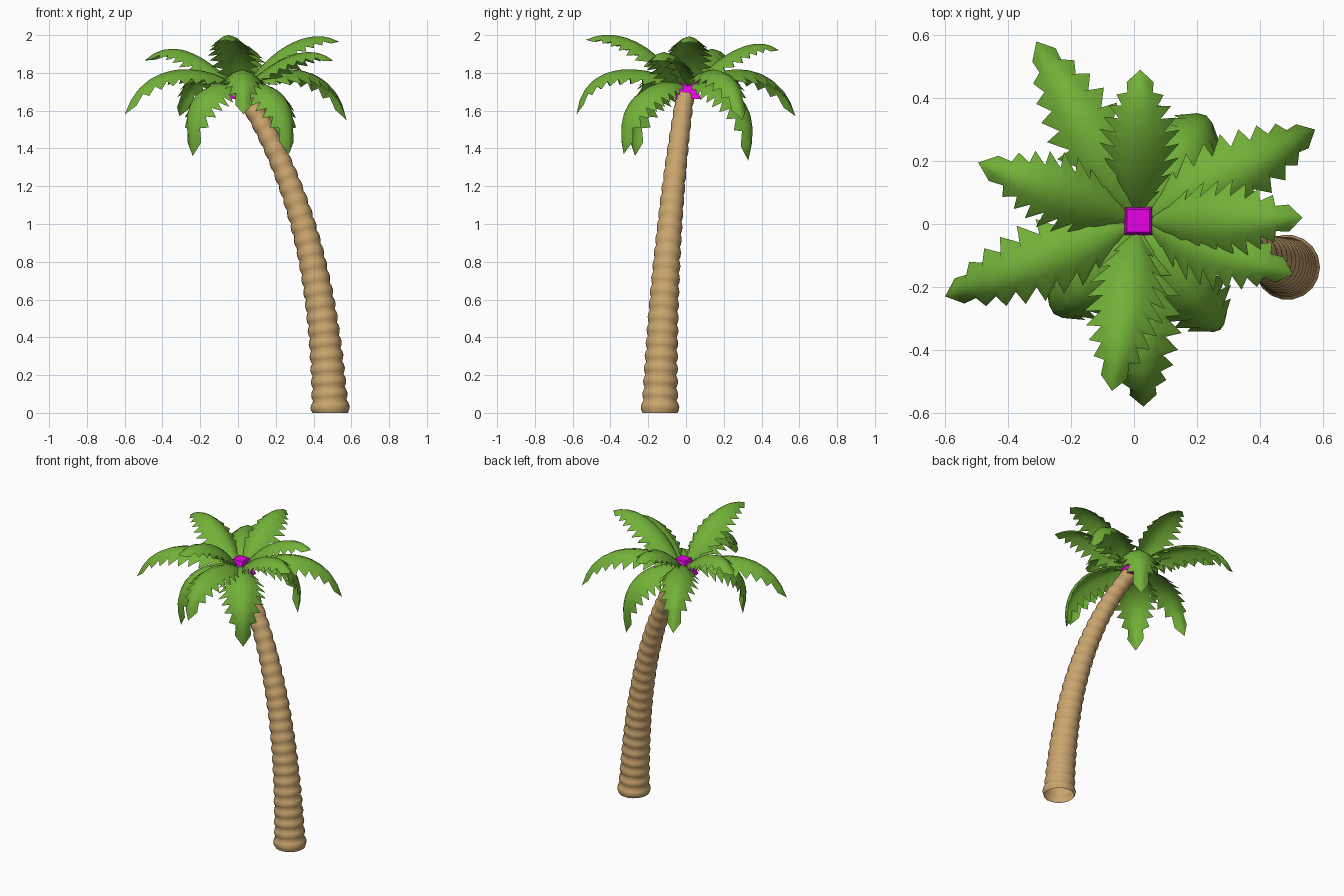
import bpy, bmesh, math
from mathutils import Vector

if "Cube" in bpy.data.objects:
    bpy.data.objects.remove(bpy.data.objects["Cube"])


def material(name, rgb):
    m = bpy.data.materials.new(name)
    m.diffuse_color = (*rgb, 1)
    m.use_nodes = True
    m.node_tree.nodes["Principled BSDF"].inputs["Base Color"].default_value = m.diffuse_color
    return m


GREEN = material("leaf green", (0.17, 0.44, 0.04))
BROWN = material("bark tan", (0.59, 0.375, 0.155))
MAGENTA = material("magenta", (0.85, 0.0, 0.85))


def bezier(p, t):
    s = 1 - t
    pos = p[0]*s**3 + p[1]*3*s*s*t + p[2]*3*s*t*t + p[3]*t**3
    tan = (p[1]-p[0])*3*s*s + (p[2]-p[1])*6*s*t + (p[3]-p[2])*3*t*t
    return pos, tan.normalized()


def lerp_table(table, t):
    for (a, va), (b, vb) in zip(table, table[1:]):
        if t <= b:
            return va + (vb - va) * (t - a) / (b - a)
    return table[-1][1]


def grid_object(name, rows, mat, closed=False, angle=40):
    """Skin a list of equal-length point rows with quads."""
    bm = bmesh.new()
    vs = [[bm.verts.new(p) for p in row] for row in rows]
    n = len(rows[0])
    for a, b in zip(vs, vs[1:]):
        for i in range(n if closed else n - 1):
            j = (i + 1) % n
            bm.faces.new((a[i], a[j], b[j], b[i]))
    bmesh.ops.remove_doubles(bm, verts=bm.verts, dist=1e-5)
    return finish(name, bm, mat, angle)


def finish(name, bm, mat, angle):
    me = bpy.data.meshes.new(name)
    bm.to_mesh(me)
    bm.free()
    me.materials.append(mat)
    ob = bpy.data.objects.new(name, me)
    bpy.context.collection.objects.link(ob)
    bpy.ops.object.select_all(action='DESELECT')
    ob.select_set(True)
    bpy.context.view_layer.objects.active = ob
    bpy.ops.object.shade_smooth_by_angle(angle=math.radians(angle))
    return ob


# Trunk: leaning open tube of stacked bulging rings
path = [Vector(p) for p in ((0.489, -0.138, 0), (0.462, -0.13, 0.55),
                            (0.385, -0.085, 1.15), (0.03, -0.003, 1.69))]
RINGS, SIDES = 25, 18
rows = []
for k in range(RINGS):
    for f, bulge in ((0, 0.94), (0.25, 1.03), (0.5, 1.07), (0.75, 1.03)):
        t = (k + f) / RINGS
        c, tan = bezier(path, t)
        r = lerp_table(((0, 0.1), (0.06, 0.09), (0.5, 0.068), (1, 0.046)), t) * bulge
        u = Vector((0, 1, 0)).cross(tan).normalized()
        v = tan.cross(u)
        ring = [c + (u*math.cos(a) + v*math.sin(a)) * r
                for a in (2*math.pi*i/SIDES for i in range(SIDES))]
        for p in ring:
            p.z = 0 if k == 0 and f == 0 else max(p.z, 0)
        rows.append(ring)
grid_object("trunk", rows, BROWN, closed=True, angle=85)

# Crown heart: small block, wider below, where the fronds meet
bm = bmesh.new()
bmesh.ops.create_cube(bm, size=1)
for v in bm.verts:
    s = 0.072 if v.co.z > 0 else 0.135
    v.co = Vector((0.014 + v.co.x*s, 0.010 + v.co.y*s, 1.718 + v.co.z*0.112))
finish("crown_heart", bm, MAGENTA, 30)

# Fronds: arched, saw-edged blades following a curve from the crown
HEART = Vector((0.015, 0.005, 0))
WIDTH = ((0, 0.022), (0.1, 0.055), (0.25, 0.09), (0.5, 0.093), (0.75, 0.066),
         (0.9, 0.034), (1, 0.0))
TEETH = 9


def frond(name, tip, p1, p2, scale=1.0):
    d = Vector((tip[0], tip[1], 0)) - HEART
    reach = d.length
    d.normalize()
    side = Vector((-d.y, d.x, 0))
    at = lambda r, z: HEART + d*r + Vector((0, 0, z))
    curve = [at(0.035, 1.74), at(*p1), at(*p2), at(reach, tip[2])]

    def point(t, u, w):
        pos, tan = bezier(curve, min(t, 1))
        normal = tan.cross(side)
        return pos + side*(u*w) - normal*(0.62*w*u*u)

    rows = []
    for k in range(TEETH):
        for f, tooth in ((0.0, 0.84), (0.7, 1.38)):
            t = 0.94 * (k + f) / TEETH
            w = lerp_table(WIDTH, t) * scale
            row = [point(t, u, w) for u in (-0.55, 0, 0.55)]
            te = t + (0.2 / TEETH if f else 0.0)
            rows.append([point(te, -1, w*tooth)] + row + [point(te, 1, w*tooth)])
    rows.append([point(1, 0, 0)] * 5)
    grid_object(name, rows, GREEN, angle=60)


# Upper fronds rise before bending over (tip, extra height of the arch)
upper = (((-0.07, -0.53, 1.975), 0.085), ((0.02, 0.49, 1.92), 0.10), ((0.535, 0.02, 1.965), 0.09),
         ((0.505, -0.16, 1.865), 0.12), ((-0.495, 0.195, 1.865), 0.16))
for i, (tip, lift) in enumerate(upper):
    frond(f"upper_frond_{i+1}", tip, (0.15, 1.74 + (tip[2]-1.74)*0.8), (0.36, tip[2] + lift))

# Middle fronds arch outward and down
middle = ((0.575, 0.30, 1.55), (-0.60, -0.23, 1.58), (-0.31, 0.58, 1.57), (0.03, -0.58, 1.58))
for i, tip in enumerate(middle):
    frond(f"middle_frond_{i+1}", tip, (0.2, 1.85), (0.55, 1.885))

# Lower fronds hang steeply, curling back in at the tip
lower = ((-0.24, -0.27, 1.36), (0.27, -0.33, 1.37), (0.22, 0.33, 1.335))
for i, tip in enumerate(lower):
    frond(f"lower_frond_{i+1}", tip, (0.18, 1.79), (0.48, 1.70), 1.15)
